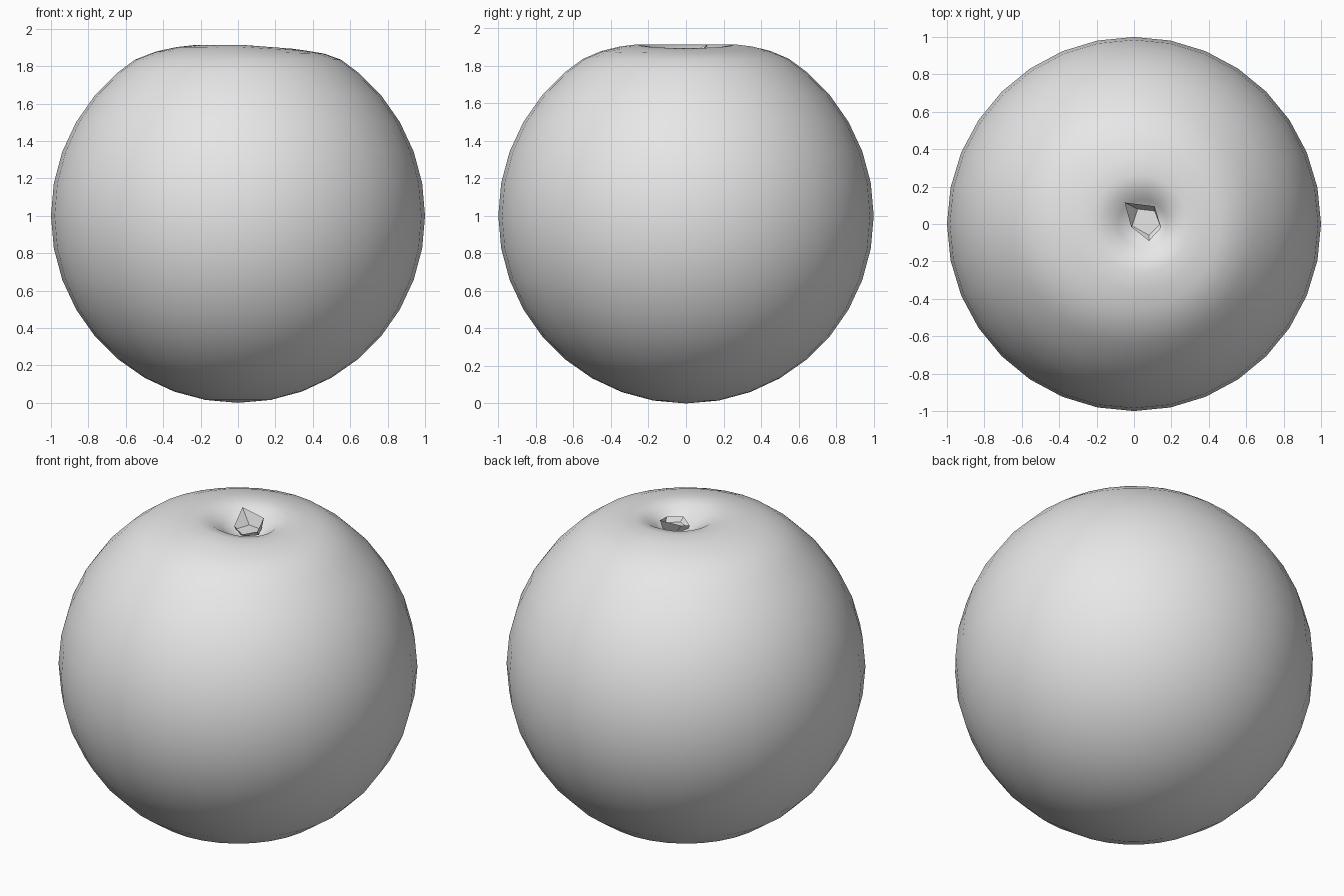
import bpy
import bmesh
from math import sin, cos, pi, radians

if "Cube" in bpy.data.objects:
    bpy.data.objects.remove(bpy.data.objects["Cube"], do_unlink=True)

SEGMENTS = 32

grey = bpy.data.materials.new("plain grey")
grey.use_nodes = True
colour = (0.8, 0.8, 0.8, 1)
grey.diffuse_color = colour
grey.node_tree.nodes["Principled BSDF"].inputs["Base Color"].default_value = colour


def add_object(name, bm):
    bmesh.ops.recalc_face_normals(bm, faces=bm.faces)
    mesh = bpy.data.meshes.new(name)
    bm.to_mesh(mesh)
    bm.free()
    mesh.materials.append(grey)
    obj = bpy.data.objects.new(name, mesh)
    bpy.context.collection.objects.link(obj)
    return obj


# Fruit body: round profile that ends in a shallow, slightly tilted dimple
profile = [(sin(a), 1 - cos(a)) for a in (pi * i / 18 for i in range(1, 15))]
profile += [(0.55, 1.835), (0.45, 1.878), (0.35, 1.902), (0.26, 1.913),
            (0.19, 1.9), (0.13, 1.86), (0.07, 1.815)]
bm = bmesh.new()
rings = []
for r, z in profile:
    ring = []
    dent = max(0, 1 - r / 0.55) if z > 1 else 0
    for s in range(SEGMENTS):
        t = 2 * pi * s / SEGMENTS
        drop = 0.02 * max(0, cos(t)) * min(1, dent * 3)
        ring.append(bm.verts.new((r * cos(t) + 0.06 * dent, r * sin(t), z - drop)))
    rings.append(ring)
for low, high in zip(rings, rings[1:]):
    for s in range(SEGMENTS):
        n = (s + 1) % SEGMENTS
        bm.faces.new((low[s], low[n], high[n], high[s]))
for ring, tip in ((rings[0], (0, 0, 0)), (rings[-1], (0.06, 0, 1.8))):
    pole = bm.verts.new(tip)
    for s in range(SEGMENTS):
        bm.faces.new((ring[s], ring[(s + 1) % SEGMENTS], pole))
body = add_object("fruit_body", bm)
bpy.context.view_layer.objects.active = body
body.select_set(True)
bpy.ops.object.shade_smooth_by_angle(angle=radians(60))

# Stem stub: open five-sided cup, taller at the back
floor = [(-0.01, -0.01), (0.02, 0.08), (0.11, 0.07), (0.14, 0), (0.08, -0.06)]
rim = [(-0.015, -0.015, 1.855), (-0.05, 0.115, 1.912), (0.11, 0.095, 1.895),
       (0.145, -0.02, 1.865), (0.08, -0.09, 1.855)]
bm = bmesh.new()
bottom = [bm.verts.new((x, y, 1.835)) for x, y in floor]
top = [bm.verts.new(p) for p in rim]
bm.faces.new(bottom)
for i in range(5):
    n = (i + 1) % 5
    bm.faces.new((bottom[i], bottom[n], top[n], top[i]))
add_object("stem_stub", bm)
